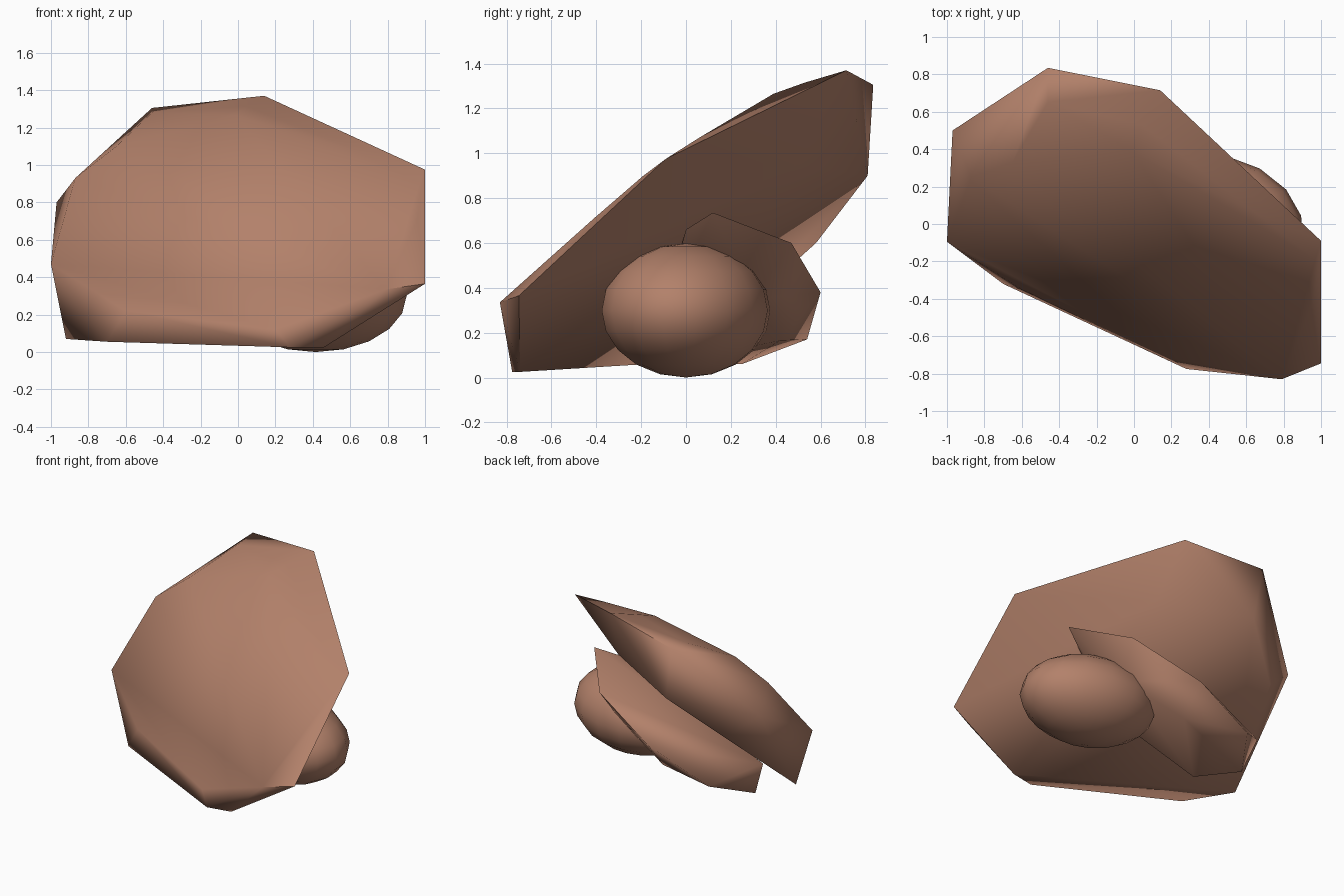
import bpy, bmesh, math

cube = bpy.data.objects.get("Cube")
if cube:
    bpy.data.objects.remove(cube, do_unlink=True)

# One clay-brown material for everything
clay = bpy.data.materials.new("clay_brown")
clay.use_nodes = True
COLOUR = (0.45, 0.22, 0.145, 1)
clay.diffuse_color = COLOUR
clay.node_tree.nodes["Principled BSDF"].inputs["Base Color"].default_value = COLOUR


def finish(obj, angle):
    obj.data.materials.append(clay)
    bpy.ops.object.select_all(action="DESELECT")
    obj.select_set(True)
    bpy.context.view_layer.objects.active = obj
    bpy.ops.object.shade_smooth_by_angle(angle=math.radians(angle))


def faceted_slab(name, corners, angle):
    """Chunky stone slab wrapped around its corner points."""
    bm = bmesh.new()
    for corner in corners:
        bm.verts.new(corner)
    hull = bmesh.ops.convex_hull(bm, input=bm.verts)
    spare = {g for g in hull["geom_interior"] + hull["geom_unused"]
             if isinstance(g, bmesh.types.BMVert)}
    bmesh.ops.delete(bm, geom=list(spare), context="VERTS")
    bmesh.ops.recalc_face_normals(bm, faces=bm.faces)
    mesh = bpy.data.meshes.new(name)
    bm.to_mesh(mesh)
    bm.free()
    obj = bpy.data.objects.new(name, mesh)
    bpy.context.collection.objects.link(obj)
    finish(obj, angle)


# Large tilted slab: outer rim, front face, thicker back left side
rim = [(.14, .715, 1.37), (-.46, .835, 1.305), (-.97, .5, .8), (-1, -.095, .47),
       (-.92, -.01, .07), (-.7, -.32, .055), (.28, -.775, .025), (.46, -.74, .025),
       (.79, -.83, .335), (1, -.745, .365), (1, -.09, .975)]
front = [(-.46, .65, 1.28), (-.65, .33, 1.1), (-.87, .25, .93), (-.01, .39, 1.265),
         (.04, .53, 1.315), (.65, .06, 1.07), (.97, -.19, .9), (.96, -.41, .71),
         (-.6, -.35, .22), (.2, -.72, .12)]
back = [(-.4, .81, .9), (-.74, .58, .6), (.22, .5, .95)]
faceted_slab("large_slab", rim + front + back, 80)

# Smaller slab tucked behind it, with a bulging underside
faceted_slab("small_slab", [
    (.69, .12, .735), (.4, .47, .6), (-.1, .6, .38), (-.57, .54, .17),
    (-.76, .25, .06), (-.86, .3, .33), (-.56, -.03, .07), (.48, 0, .66),
    (0, -.1, .3), (.35, .3, .35), (-.1, .42, .165)], 80)

# Rounded pebble at the back
bpy.ops.mesh.primitive_uv_sphere_add(segments=16, ring_count=10, radius=1,
                                     location=(.415, 0, .299),
                                     rotation=(0, 0, math.radians(-12)))
pebble = bpy.context.object
pebble.name = "pebble"
pebble.scale = (.497, .372, .299)
finish(pebble, 60)
